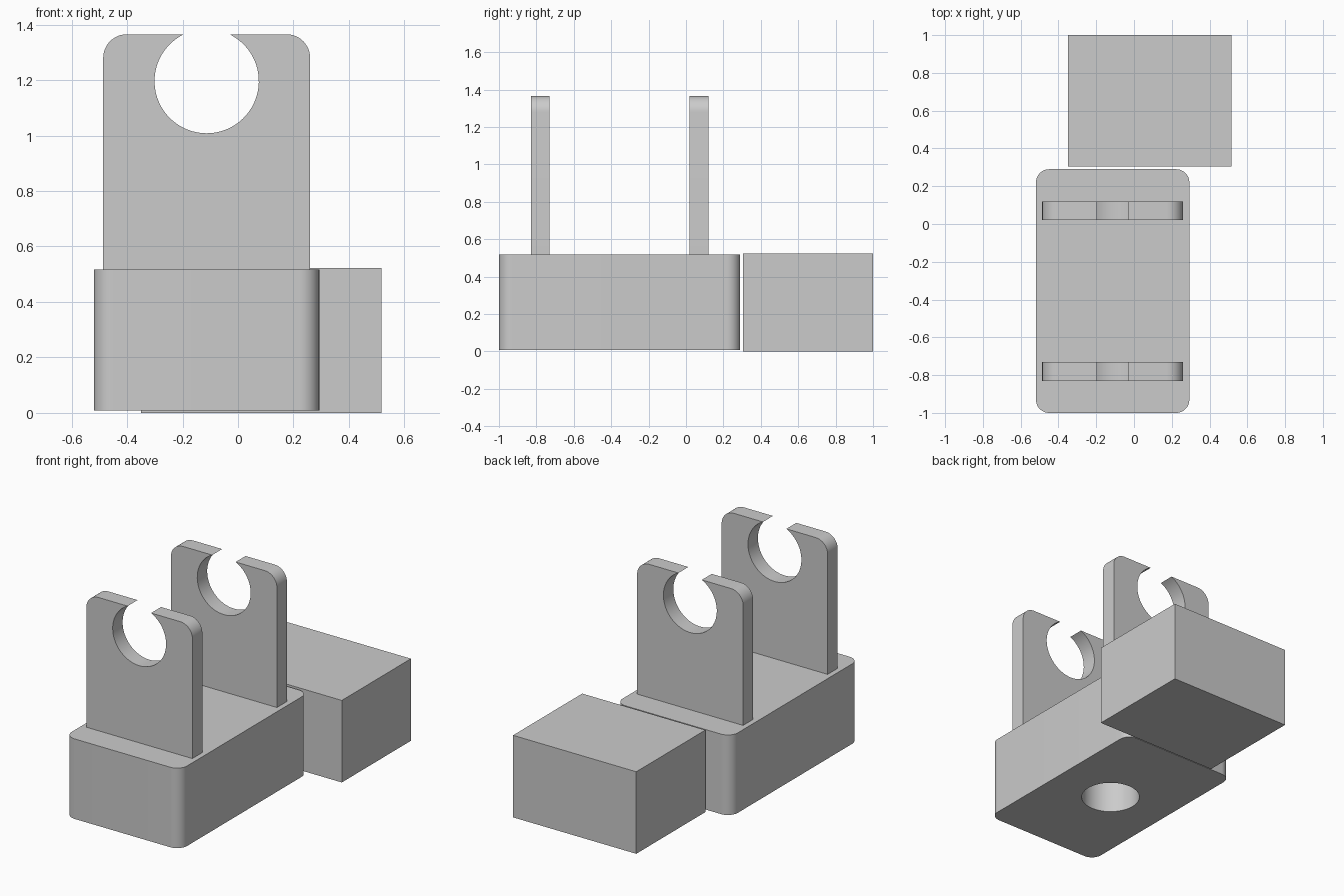
import bpy, bmesh, math
from mathutils import Vector

cube = bpy.data.objects.get("Cube")
if cube:
    bpy.data.objects.remove(cube, do_unlink=True)

# Single plain material
grey = bpy.data.materials.new("light grey")
grey.use_nodes = True
colour = (0.6, 0.6, 0.6, 1)
grey.diffuse_color = colour
grey.node_tree.nodes["Principled BSDF"].inputs["Base Color"].default_value = colour


def arc(cx, cy, r, start, end, steps=12):
    """Points along an arc, angles in degrees."""
    angles = [math.radians(start + (end - start) * i / steps) for i in range(steps + 1)]
    return [(cx + r * math.cos(a), cy + r * math.sin(a)) for a in angles]


def prism(name, outline, origin, direction, upright=False):
    """Extrude an outline, drawn flat (x, y) or upright (x, z)."""
    bm = bmesh.new()
    start = Vector(origin)
    pts = [Vector((a, 0, b)) if upright else Vector((a, b, 0)) for a, b in outline]
    face = bm.faces.new([bm.verts.new(start + p) for p in pts])
    top = bmesh.ops.extrude_face_region(bm, geom=[face])["geom"]
    moved = [v for v in top if isinstance(v, bmesh.types.BMVert)]
    bmesh.ops.translate(bm, verts=moved, vec=Vector(direction))
    bmesh.ops.recalc_face_normals(bm, faces=bm.faces)
    mesh = bpy.data.meshes.new(name)
    bm.to_mesh(mesh)
    bm.free()
    mesh.materials.append(grey)
    obj = bpy.data.objects.new(name, mesh)
    bpy.context.collection.objects.link(obj)
    return obj


def smooth(obj):
    bpy.ops.object.select_all(action="DESELECT")
    obj.select_set(True)
    bpy.context.view_layer.objects.active = obj
    bpy.ops.object.shade_smooth_by_angle(angle=math.radians(30))


CX, CY = -0.113, -0.355          # centre of the base
BOTTOM, TOP = 0.008, 0.517       # base heights

# Base with rounded vertical edges
w, d, r = 0.406, 0.645, 0.07
corners = [(1, 1, 0), (-1, 1, 90), (-1, -1, 180), (1, -1, 270)]
outline = [p for sx, sy, a in corners
           for p in arc(sx * (w - r), sy * (d - r), r, a, a + 90)]
base = prism("base", outline, (CX, CY, BOTTOM), (0, 0, TOP - BOTTOM))

# Blind round socket in the underside
cutter = prism("socket_cutter", arc(0, 0, 0.174, 0, 354.375, 63),
               (CX, CY, BOTTOM - 0.1), (0, 0, 0.51))
cutter.hide_render = True
cut = base.modifiers.new("socket", "BOOLEAN")
cut.operation, cut.solver, cut.object = "DIFFERENCE", "EXACT", cutter
bpy.context.view_layer.objects.active = base
bpy.ops.object.modifier_apply(modifier=cut.name)
bpy.data.objects.remove(cutter, do_unlink=True)
smooth(base)

# Upright holders: rounded top corners and a round cradle open at the top
half, height, r = 0.373, 1.365, 0.085
hole_z, hole_r = 1.196, 0.188
mouth = math.degrees(math.asin((height - hole_z) / hole_r))
profile = [(-half, TOP), (half, TOP)]
profile += arc(half - r, height - r, r, 0, 90)
profile += arc(0, hole_z, hole_r, mouth, -180 - mouth, 56)
profile += arc(-half + r, height - r, r, 90, 180)
for name, y in (("front_holder", -0.83), ("back_holder", 0.02)):
    smooth(prism(name, profile, (CX, y, 0), (0, 0.1, 0), upright=True))

# Plain block behind the base
prism("rear_block", [(-0.35, 0.305), (0.517, 0.305), (0.517, 1), (-0.35, 1)],
      (0, 0, 0), (0, 0, 0.522))
